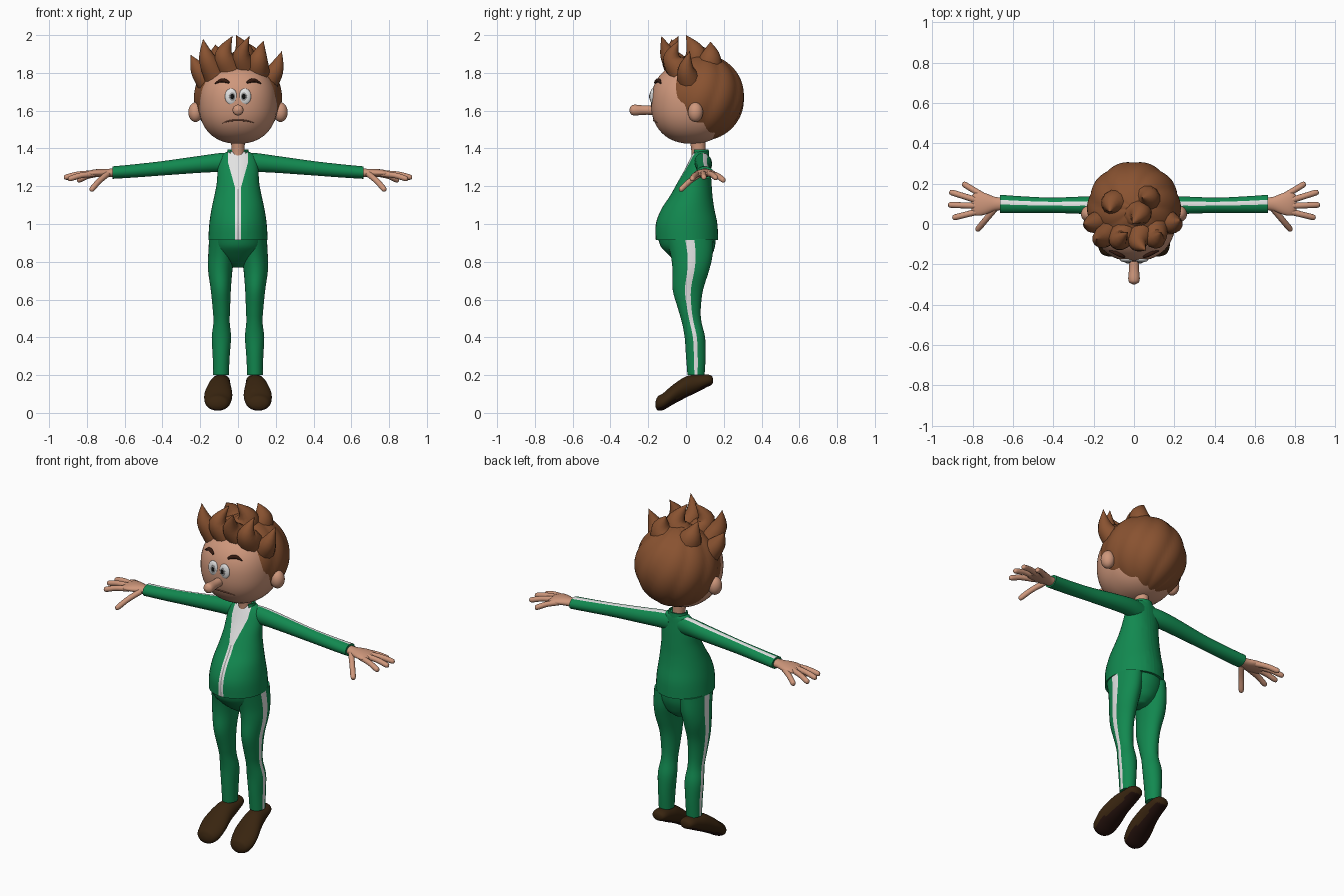
import bpy, bmesh, math
from mathutils import Vector

cube = bpy.data.objects.get("Cube")
if cube:
    bpy.data.objects.remove(cube, do_unlink=True)


def material(name, r, g, b):
    m = bpy.data.materials.new(name)
    m.use_nodes = True
    m.diffuse_color = (r, g, b, 1)
    m.node_tree.nodes["Principled BSDF"].inputs["Base Color"].default_value = (r, g, b, 1)
    return m


skin = material("skin", .62, .31, .2)
green = material("tracksuit green", .006, .25, .08)
white = material("white", .76, .76, .76)
brown = material("hair brown", .25, .085, .03)
leather = material("shoe brown", .04, .018, .005)
rubber = material("dark sole", .018, .006, .004)
grey = material("grey", .3, .3, .3)
black = material("black", .005, .005, .005)
brow_brown = material("eyebrow brown", .035, .01, .005)
lip = material("lip brown", .22, .085, .05)


def finish(name, bm, mats):
    bmesh.ops.recalc_face_normals(bm, faces=bm.faces)
    mesh = bpy.data.meshes.new(name)
    bm.to_mesh(mesh)
    bm.free()
    for m in mats:
        mesh.materials.append(m)
    obj = bpy.data.objects.new(name, mesh)
    bpy.context.collection.objects.link(obj)
    bpy.ops.object.select_all(action='DESELECT')
    obj.select_set(True)
    bpy.context.view_layer.objects.active = obj
    bpy.ops.object.shade_smooth_by_angle(angle=math.radians(50))
    return obj


def spline(pts, k):
    # smooth interpolation through tuples of any length
    out = []
    for i in range(len(pts) - 1):
        quad = (pts[max(i - 1, 0)], pts[i], pts[i + 1], pts[min(i + 2, len(pts) - 1)])
        for j in range(k):
            t = j / k
            out.append([.5 * (2 * q + (r - p) * t + (2 * p - 5 * q + 4 * r - s) * t * t
                              + (3 * q - p - 3 * r + s) * t ** 3) for p, q, r, s in zip(*quad)])
    return out + [list(pts[-1])]


def bridge(rings, stripe=()):
    bm = bmesh.new()
    rows = [[bm.verts.new(p) for p in ring] for ring in rings]
    n = len(rows[0])
    for a, b in zip(rows, rows[1:]):
        for j in range(n):
            f = bm.faces.new((a[j], a[(j + 1) % n], b[(j + 1) % n], b[j]))
            f.material_index = int(j in stripe)
    bm.faces.new(rows[0])
    bm.faces.new(rows[-1])
    return bm


def loft(axis, sections, n=32, k=4, side=1, stripe=(), phase=0):
    # sections: position along axis, two centre coordinates, two radii
    rings = []
    for t, c1, c2, r1, r2 in spline(sections, k):
        ring = []
        for j in range(n):
            a = 2 * math.pi * j / n + phase
            p = [c1 + r1 * math.cos(a), c2 + r2 * math.sin(a)]
            p.insert("XYZ".index(axis), t)
            ring.append((p[0] * side, p[1], p[2]))
        rings.append(ring)
    return bridge(rings, stripe)


def tube(name, pts, mat, side=1, n=14, k=5):
    # pts: x, y, z, radius
    path = spline(pts, k)
    pos = [Vector((p[0] * side, p[1], p[2])) for p in path]
    rings, normal = [], None
    for i, p in enumerate(pos):
        tan = (pos[min(i + 1, len(pos) - 1)] - pos[max(i - 1, 0)]).normalized()
        normal = tan.orthogonal() if normal is None else normal - tan * normal.dot(tan)
        normal.normalize()
        other = tan.cross(normal)
        r = max(path[i][3], .0005)
        rings.append([p + r * (normal * math.cos(2 * math.pi * j / n)
                               + other * math.sin(2 * math.pi * j / n)) for j in range(n)])
    return finish(name, bridge(rings), [mat])


def blob(name, centre, radii, mat, power=2, seg=32):
    bm = bmesh.new()
    bmesh.ops.create_uvsphere(bm, u_segments=seg, v_segments=seg // 2, radius=1)
    for v in bm.verts:
        s = sum(abs(c) ** power for c in v.co) ** (-1 / power)
        v.co = [c + d * s * r for c, d, r in zip(centre, v.co, radii)]
    return finish(name, bm, [mat])


# Jacket body with the shirt opening and zip cut into the front
bm = loft("Z", [(.915, 0, .005, .157, .165), (1, 0, .003, .152, .163), (1.08, 0, .01, .14, .14),
                (1.15, 0, .028, .125, .112), (1.22, 0, .045, .112, .09), (1.29, 0, .062, .108, .068),
                (1.34, 0, .072, .1, .053), (1.372, 0, .078, .078, .043), (1.385, 0, .078, .05, .036)], n=40)
cuts = [((s * w, 0, 0), (1, 0, 0)) for s in (1, -1) for w in (.003, .015, .052)]
cuts += [((s * .015, 0, 1.19), (s, 0, -.28)) for s in (1, -1)]
for point, normal in cuts:
    bmesh.ops.bisect_plane(bm, geom=bm.verts[:] + bm.edges[:] + bm.faces[:], dist=1e-5,
                           plane_co=point, plane_no=normal)
for f in bm.faces:
    c = f.calc_center_median()
    if c.y < .065 and f.normal.z > -.9 and c.z > .916:
        opening = min(.052, .015 + max(0, c.z - 1.19) * .28)
        if abs(c.x) < opening:
            f.material_index = 2 if abs(c.x) < .003 and c.z < 1.19 else 1
finish("jacket", bm, [green, white, grey])

# Collar, open at the front
bm = loft("Z", [(1.355, 0, .076, .06, .047), (1.395, 0, .074, .054, .046),
                (1.395, 0, .074, .047, .039), (1.36, 0, .074, .045, .037)], k=1)
bmesh.ops.delete(bm, geom=[f for f in bm.faces if f.calc_center_median().y < .045 or len(f.verts) > 4],
                 context='FACES')
finish("collar", bm, [green])

# Trouser seat
bm = loft("Z", [(.925, 0, .005, .145, .153), (.88, 0, .01, .138, .143), (.84, 0, .022, .12, .118),
                (.8, 0, .035, .08, .085), (.77, 0, .04, .035, .045)])
finish("trouser_seat", bm, [green])

# Neck and head
finish("neck", loft("Z", [(1.33, 0, .068, .038, .036), (1.4, 0, .065, .035, .038),
                          (1.48, 0, .06, .04, .045)]), [skin])
HEAD, SIZE, POWER = (0, .03, 1.64), (.208, .215, .215), 2.25
blob("head", HEAD, SIZE, skin, POWER, 64)


def face_y(x, z):
    u = 1 - abs(x / SIZE[0]) ** POWER - abs((z - HEAD[2]) / SIZE[2]) ** POWER
    return HEAD[1] - SIZE[1] * u ** (1 / POWER)


tube("nose", [(0, -.15, 1.603, .026), (0, -.22, 1.603, .025), (0, -.27, 1.603, .029),
              (0, -.29, 1.603, .023), (0, -.3, 1.603, .004)], skin, n=20)
tube("mouth", [(x, face_y(x, z) - .001, z, r) for x, z, r in
               [(-.085, 1.533, .001), (-.045, 1.546, .004), (0, 1.549, .004),
                (.045, 1.546, .004), (.085, 1.535, .001)]], lip)

# Hair mass with swept grooves
crown, radius = Vector((0, .078, 1.67)), .23
hair = blob("hair", crown, (radius,) * 3, brown, 2, 80)
for v in hair.data.vertices:
    d = v.co - crown
    wave = abs(math.sin(5 * math.atan2(d.x, d.y) + 9 * d.z)) - .6
    v.co = crown + d * (1 + .035 * wave * math.hypot(d.x, d.y) / radius)

# Hair spikes: base, bend, tip, base radius
spikes = [((-.15, .02, 1.74), (-.21, .0, 1.82), (-.25, .0, 1.895), .065),
          ((-.12, -.04, 1.79), (-.165, -.075, 1.88), (-.185, -.075, 1.98), .065),
          ((-.05, -.05, 1.83), (-.075, -.08, 1.9), (-.03, -.04, 1.995), .07),
          ((.03, -.05, 1.84), (.02, -.095, 1.9), (.06, -.13, 1.995), .065),
          ((.1, -.03, 1.81), (.11, -.075, 1.88), (.135, -.04, 1.97), .07),
          ((.15, .02, 1.75), (.2, .0, 1.82), (.232, .02, 1.915), .065),
          ((0, .05, 1.83), (.03, .05, 1.91), (-.01, .0, 2.0), .08),
          ((.05, .12, 1.81), (.07, .13, 1.89), (.04, .13, 1.965), .08),
          ((-.08, .1, 1.81), (-.11, .1, 1.88), (-.12, .06, 1.95), .08)]
for i, (base, bend, tip, r) in enumerate(spikes):
    tube(f"hair_spike_{i + 1}", [(*base, r), (*bend, r * .68), (*tip, 0)], brown, n=12)

for side, word in ((1, "left"), (-1, "right")):
    # Face details
    y = face_y(.037, 1.675)
    blob(f"{word}_eye", (side * .037, y + .004, 1.675), (.032, .013, .043), white)
    blob(f"{word}_iris", (side * .031, y - .0085, 1.675), (.016, .003, .022), grey, seg=20)
    blob(f"{word}_pupil", (side * .031, y - .011, 1.675), (.009, .003, .013), black, seg=20)
    tube(f"{word}_eyebrow", [(x, face_y(x, z) - .005, z, r) for x, z, r in
                             [(.048, 1.748, .005), (.065, 1.757, .01), (.09, 1.76, .01),
                              (.122, 1.744, .003)]], brow_brown, side)
    blob(f"{word}_ear", (side * .225, .05, 1.592), (.038, .04, .052), skin)

    # Sleeve and trouser leg with white side stripes
    bm = loft("X", [(.03, .085, 1.325, .04, .052), (.1, .09, 1.325, .045, .05), (.2, .093, 1.316, .045, .045),
                    (.4, .093, 1.295, .038, .038), (.55, .096, 1.281, .041, .035),
                    (.665, .1, 1.272, .045, .033)], n=24, side=side, stripe=(5, 6), phase=-.2)
    finish(f"{word}_sleeve", bm, [green, white])
    bm = loft("Z", [(.2, .09, .053, .041, .045), (.3, .089, .052, .045, .052), (.4, .088, .047, .051, .054),
                    (.48, .087, .03, .043, .052), (.55, .088, .018, .046, .06), (.65, .091, .01, .053, .08),
                    (.75, .094, .025, .064, .096), (.83, .088, .03, .07, .11),
                    (.92, .08, .02, .073, .125)], side=side, stripe=(31, 0))
    finish(f"{word}_trouser_leg", bm, [green, white])

    # Shoe, toe pointing down, with a dark sole
    bm = loft("Y", [(-.162, .108, .045, .015, .012), (-.15, .108, .05, .05, .036), (-.12, .107, .06, .068, .045),
                    (-.07, .104, .096, .074, .052), (0, .098, .137, .06, .056), (.06, .092, .156, .051, .046),
                    (.11, .09, .17, .046, .034), (.135, .09, .172, .034, .024),
                    (.143, .09, .172, .012, .01)], side=side)
    bm.normal_update()
    bmesh.ops.recalc_face_normals(bm, faces=bm.faces)
    for f in bm.faces:
        f.material_index = int(f.normal.z < -.65)
    finish(f"{word}_shoe", bm, [leather, rubber])

    # Hand
    bm = loft("X", [(.64, .1, 1.271, .03, .024), (.69, .1, 1.27, .035, .022), (.74, .1, 1.27, .054, .021),
                    (.78, .1, 1.268, .058, .017), (.805, .1, 1.264, .04, .01)], n=24, side=side)
    finish(f"{word}_palm", bm, [skin])
    fingers = {"thumb": ((.69, .075, 1.265), (.78, -.033, 1.178)),
               "index_finger": ((.76, .065, 1.265), (.9, .03, 1.238)),
               "middle_finger": ((.77, .09, 1.268), (.922, .095, 1.246)),
               "ring_finger": ((.77, .115, 1.268), (.915, .16, 1.244)),
               "little_finger": ((.74, .135, 1.266), (.85, .202, 1.23))}
    for finger, (base, tip) in fingers.items():
        base, tip = Vector(base), Vector(tip)
        arch = Vector((0, 0, .006))
        tube(f"{word}_{finger}", [(*base, .016), (*(base.lerp(tip, .5) + arch), .015),
                                  (*base.lerp(tip, .92), .014), (*tip, .004)], skin, side)
